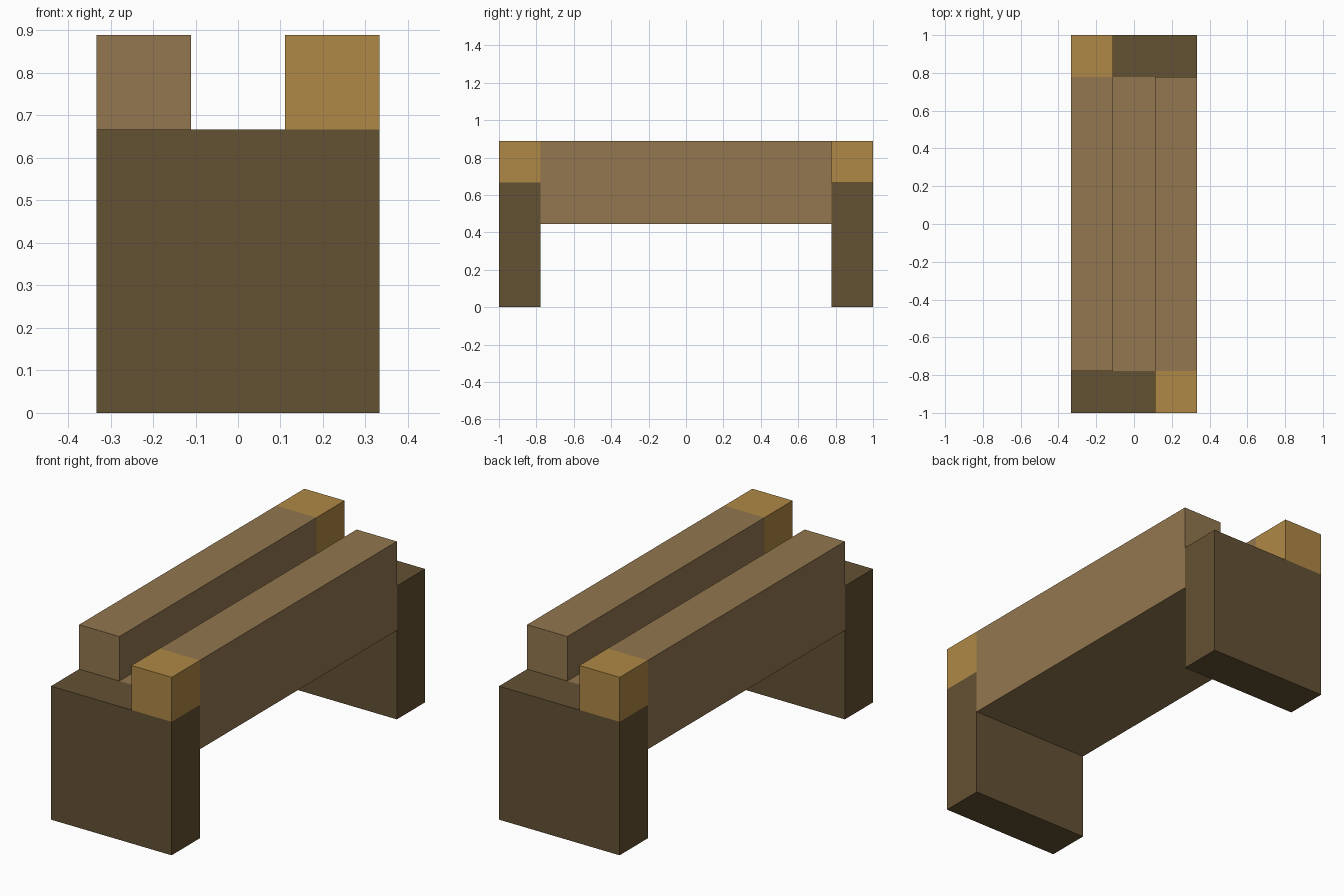
import bpy
import bmesh
from mathutils import Matrix, Vector

U = 1 / 9  # block unit: the model is 18 x 6 x 8 units

if "Cube" in bpy.data.objects:
    bpy.data.objects.remove(bpy.data.objects["Cube"], do_unlink=True)


def material(name, rgb):
    mat = bpy.data.materials.new(name)
    mat.use_nodes = True
    mat.diffuse_color = (*rgb, 1)
    bsdf = next(n for n in mat.node_tree.nodes if n.type == "BSDF_PRINCIPLED")
    bsdf.inputs["Base Color"].default_value = (*rgb, 1)
    return mat


def finish(name, bm, mat):
    bmesh.ops.recalc_face_normals(bm, faces=bm.faces)
    mesh = bpy.data.meshes.new(name)
    bm.to_mesh(mesh)
    bm.free()
    mesh.materials.append(mat)
    obj = bpy.data.objects.new(name, mesh)
    bpy.context.collection.objects.link(obj)


def box(name, low, high, mat):
    low, high = Vector(low) * U, Vector(high) * U
    bm = bmesh.new()
    placement = Matrix.Translation((low + high) / 2) @ Matrix.Diagonal((*(high - low), 1))
    bmesh.ops.create_cube(bm, size=1, matrix=placement)
    finish(name, bm, mat)


tan = material("tan wood", (0.288, 0.184, 0.078))
brown = material("dark brown wood", (0.127, 0.082, 0.033))
gold = material("golden wood", (0.428, 0.246, 0.061))

# Two solid end legs
box("front_leg", (-3, -9, 0), (3, -7, 6), brown)
box("back_leg", (-3, 7, 0), (3, 9, 6), brown)

# Channel between the legs: a bed with a raised rail on each side
half = [(3, 4), (3, 8), (1, 8), (1, 6)]
profile = half + [(-x, z) for x, z in reversed(half)]
bm = bmesh.new()
end = bm.faces.new([bm.verts.new((x * U, -7 * U, z * U)) for x, z in profile])
sweep = bmesh.ops.extrude_face_region(bm, geom=[end], use_keep_orig=True)
moved = [g for g in sweep["geom"] if isinstance(g, bmesh.types.BMVert)]
bmesh.ops.translate(bm, verts=moved, vec=(0, 14 * U, 0))
finish("channel", bm, tan)

# Golden rail ends resting on opposite corners of the legs
box("left_rail_end", (1, -9, 6), (3, -7, 8), gold)
box("right_rail_end", (-3, 7, 6), (-1, 9, 8), gold)
